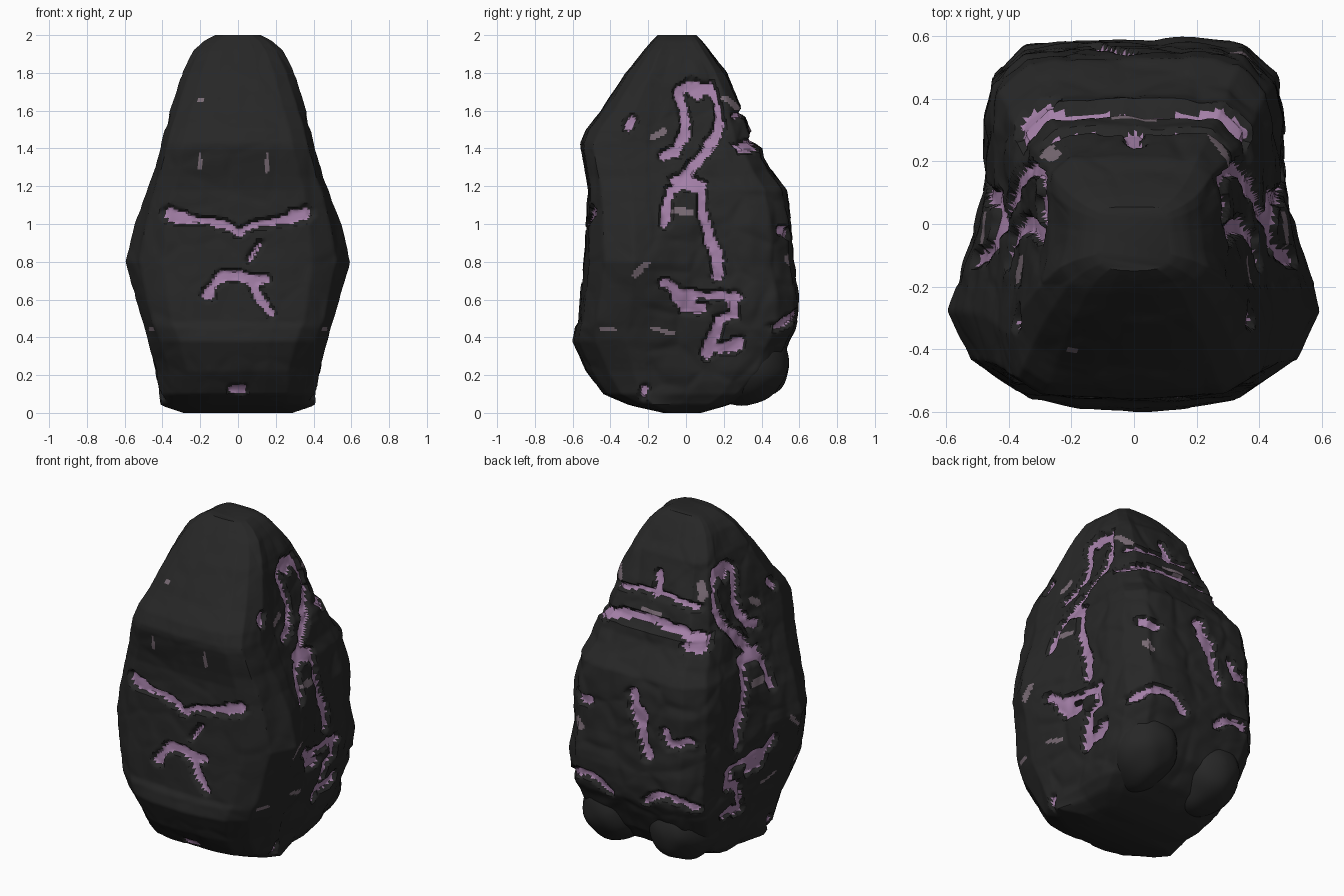
import bpy, bmesh, math
from mathutils import Vector, noise


def material(name, rgb):
    m = bpy.data.materials.new(name)
    m.diffuse_color = (*rgb, 1)
    return m


MATS = [material("charcoal rock", (0.020, 0.020, 0.020)),
        material("purple vein", (0.37, 0.215, 0.39)),
        material("dusty mauve", (0.19, 0.145, 0.175))]

# Egg profile: z, front half width, back half width, y front, y back, corner squareness
PROFILE = [
    (0.00, .29, .26, -.12, .08, 0), (0.04, .41, .36, -.30, .22, 0), (0.10, .42, .40, -.44, .35, 0),
    (0.22, .43, .43, -.53, .47, 0), (0.38, .475, .46, -.60, .55, .3), (0.45, .49, .47, -.59, .585, .6),
    (0.48, .50, .47, -.57, .59, .8), (0.62, .545, .475, -.56, .59, .6), (0.80, .595, .475, -.545, .565, .4),
    (1.00, .545, .47, -.53, .555, .7), (1.18, .48, .45, -.52, .525, 1), (1.25, .45, .42, -.53, .475, 1),
    (1.35, .425, .40, -.55, .41, 1), (1.40, .41, .385, -.56, .40, 1), (1.43, .405, .365, -.56, .355, .9),
    (1.50, .39, .35, -.53, .335, .8), (1.60, .36, .325, -.45, .30, .6), (1.80, .295, .27, -.32, .215, .3),
    (1.92, .235, .21, -.225, .125, .1), (1.97, .18, .165, -.18, .085, 0), (2.00, .12, .11, -.15, .055, 0)]

# Half cross section in unit coordinates, front centre to back centre: round and square
ROUND = [(0, -1), (.35, -.985), (.62, -.93), (.85, -.76), (1, -.49), (1, -.1), (1, .2),
         (1, .6), (.95, .8), (.74, .97), (.4, 1), (0, 1)]
SQUARE = [(0, -1), (.38, -.99), (.72, -.965), (.92, -.86), (1, -.56)] + ROUND[5:]

# Veins as (width, points): front and back use x,z; sides use y,z
FRONT = [
    (.035, (-.37, 1.05, -.30, 1.03)), (.035, (.30, 1.04, .37, 1.05)),
    (.019, (-.30, 1.03, -.16, 1.015, -.04, .985, 0, .95, .07, .995, .2, 1.01, .32, 1.04)),
    (.03, (-.16, .63, -.15, .66)), (.024, (-.15, .66, -.08, .72, 0, .735, .07, .71, .14, .71)),
    (.02, (.07, .70, .11, .61, .17, .53)), (.012, (.06, .81, .12, .90)), (.018, (-.04, .12, .03, .12))]
SIDE = [
    (.024, (-.12, 1.36, -.05, 1.38, -.01, 1.46, 0, 1.56, -.02, 1.63, -.04, 1.70, .01, 1.74, .06, 1.69)),
    (.03, (.03, 1.73, .13, 1.72, .18, 1.65, .18, 1.56, .16, 1.47, .10, 1.38, .03, 1.30, -.02, 1.23)),
    (.022, (-.02, 1.21, -.08, 1.18, -.10, 1.1, -.11, 1.0)), (.035, (-.04, 1.22, .07, 1.21)),
    (.022, (.08, 1.2, .09, 1.07, .12, .94)), (.028, (.12, .94, .16, .85, .17, .73)),
    (.03, (-.11, .69, -.04, .63, -.01, .56, .08, .56)), (.024, (0, .63, .12, .62, .27, .61)),
    (.03, (.25, .61, .25, .52, .17, .49, .15, .40, .11, .32)), (.034, (.18, .34, .27, .36)),
    (.022, (-.31, 1.52, -.29, 1.55)), (.02, (-.23, .09, -.22, .13))]
BACK = [
    (.021, (-.36, 1.40, -.2, 1.44, 0, 1.455, .2, 1.44, .36, 1.40)), (.033, (-.34, 1.37, -.28, 1.38)),
    (.013, (-.28, 1.57, -.1, 1.6, .1, 1.6, .28, 1.57)), (.022, (0, 1.6, .01, 1.70)),
    (.03, (-.02, 1.08, -.05, 1.0)), (.048, (-.05, .99, -.07, .95)), (.026, (-.07, .95, -.10, .84, -.14, .74)),
    (.028, (.29, .95, .37, .96)), (.022, (-.38, .86, -.28, .83, -.24, .90)),
    (.02, (-.42, .46, -.36, .51, -.26, .53, -.17, .50, -.12, .45)),
    (.02, (.42, .46, .36, .51, .26, .53, .17, .50, .12, .45))]
FRONT_DUST = [(.01, (-.2, 1.29, -.2, 1.37)), (.01, (.15, 1.28, .155, 1.37)), (.014, (-.21, 1.66, -.19, 1.66))]
SIDE_DUST = [(.018, (-.17, 1.46, -.12, 1.49)), (.022, (-.05, 1.07, .02, 1.06)), (.014, (-.27, .73, -.21, .79)),
             (.010, (-.19, .45, -.07, .42)), (.010, (-.52, .45, -.38, .44)), (.014, (-.50, .57, -.46, .59))]
BACK_DUST = [(.02, (-.28, 1.62, -.26, 1.68)), (.02, (.26, 1.62, .28, 1.66)), (.016, (-.06, 1.5, .06, 1.5)),
             (.02, (.33, .78, .36, .82))]


def section(z):
    for a, b in zip(PROFILE, PROFILE[1:]):
        if z <= b[0]:
            t = (z - a[0]) / (b[0] - a[0])
            return [p + (q - p) * t for p, q in zip(a, b)][1:]
    return PROFILE[-1][1:]


def resample(pts, n):
    # Evenly spaced points along a closed outline
    pts = [Vector(p) for p in pts]
    loop = pts + pts[:1]
    cum = [0]
    for a, b in zip(loop, loop[1:]):
        cum.append(cum[-1] + (b - a).length)
    out, k = [], 0
    for i in range(n):
        d = cum[-1] * i / n
        while cum[k + 1] < d:
            k += 1
        out.append(loop[k].lerp(loop[k + 1], (d - cum[k]) / (cum[k + 1] - cum[k])))
    return out


def near(strokes, p, wobble):
    # Largest closeness to any stroke: above 0 means inside it
    best = -1
    for w, c in strokes:
        for i in range(0, len(c) - 2, 2):
            if abs(p.y - (c[i + 1] + c[i + 3]) / 2) > abs(c[i + 3] - c[i + 1]) / 2 + .08:
                continue
            a, b = Vector(c[i:i + 2]), Vector(c[i + 2:i + 4])
            d = b - a
            t = max(0, min(1, (p - a).dot(d) / d.length_squared))
            best = max(best, w * (1 + wobble) - (p - a - d * t).length)
    return best


def vein(co):
    z = max(0, min(2, co.z))
    yf, yb = section(z)[2:4]
    v = (co.y - (yf + yb) / 2) / ((yb - yf) / 2)
    wob = .6 * noise.noise(co * 14) + .3 * noise.noise(co * 35)
    if v < -.78:
        q, s, d = Vector((co.x, co.z)), FRONT, FRONT_DUST
    elif v > .72:
        q, s, d = Vector((co.x, co.z)), BACK, BACK_DUST
    else:
        q, s, d = Vector((co.y, co.z)), SIDE, SIDE_DUST
    return near(s, q, wob), near(d, q, wob)


def finish(name, bm):
    bmesh.ops.recalc_face_normals(bm, faces=bm.faces)
    me = bpy.data.meshes.new(name)
    bm.to_mesh(me)
    bm.free()
    for m in MATS:
        me.materials.append(m)
    ob = bpy.data.objects.new(name, me)
    bpy.context.collection.objects.link(ob)
    bpy.ops.object.select_all(action='DESELECT')
    ob.select_set(True)
    bpy.context.view_layer.objects.active = ob
    bpy.ops.object.shade_smooth_by_angle(angle=math.radians(38))
    return ob


def craggy(p):
    # Chunky stone plates: cell distance gives creases between slabs
    d = noise.voronoi(p * 4.5)[0]
    return .026 * (min(d[1] - d[0], .3) - .2) + .012 * noise.noise(p * 4) + .007 * noise.noise(p * 11)


# Rock egg: lofted rings, roughened, with veins sunk into the surface
COLS, ROWS = 280, 180
bm = bmesh.new()
rings = []
for r in range(ROWS + 1):
    z = 2 * r / ROWS
    wf, wb, yf, yb, sq = section(z)
    half = []
    for (u0, v0), (u1, v1) in zip(ROUND, SQUARE):
        u, v = u0 + (u1 - u0) * sq, v0 + (v1 - v0) * sq
        t = max(0, min(1, (v + .48) / .68))
        half.append((u * (wf + (wb - wf) * t), (yf + yb) / 2 + v * (yb - yf) / 2))
    outline = half + [(-x, y) for x, y in reversed(half[1:-1])]
    rings.append([bm.verts.new((p.x, p.y, z)) for p in resample(outline, COLS)])
for a, b in zip(rings, rings[1:]):
    for i in range(COLS):
        j = (i + 1) % COLS
        bm.faces.new((a[i], a[j], b[j], b[i]))
bm.faces.new(rings[0])
bm.faces.new(rings[-1])
bmesh.ops.recalc_face_normals(bm, faces=bm.faces)
bm.normal_update()
close = {v: vein(v.co) for v in bm.verts}
for f in bm.faces:
    v, d = (sum(close[w][k] for w in f.verts) / len(f.verts) for k in (0, 1))
    f.material_index = 1 if v > 0 else 2 if d > 0 else 0
moves = []
for v in bm.verts:
    p = v.co.copy()
    fade = min(1, p.z / .15, (2 - p.z) / .15)
    front_calm = .45 if p.y < -.2 else 1
    depth = max(0, min(1, (close[v][0] + .012) / .012))
    n = Vector((v.normal.x, v.normal.y, v.normal.z * .3))
    moves.append(p + n * (craggy(p) * fade * front_calm - .026 * depth))
for v, p in zip(bm.verts, moves):
    v.co = p
finish("rock_egg", bm)

# Rounded boulders at the lower back
for name, s in (("boulder_right", 1), ("boulder_left", -1)):
    bm = bmesh.new()
    bmesh.ops.create_icosphere(bm, subdivisions=4, radius=1)
    for v in bm.verts:
        k = 1 + .07 * noise.noise(v.co * 1.7 + Vector((s, 0, 3)))
        v.co = Vector((s * .225 + v.co.x * .2 * k, .295 + v.co.y * .255 * k, .27 + v.co.z * .225 * k))
    finish(name, bm)
